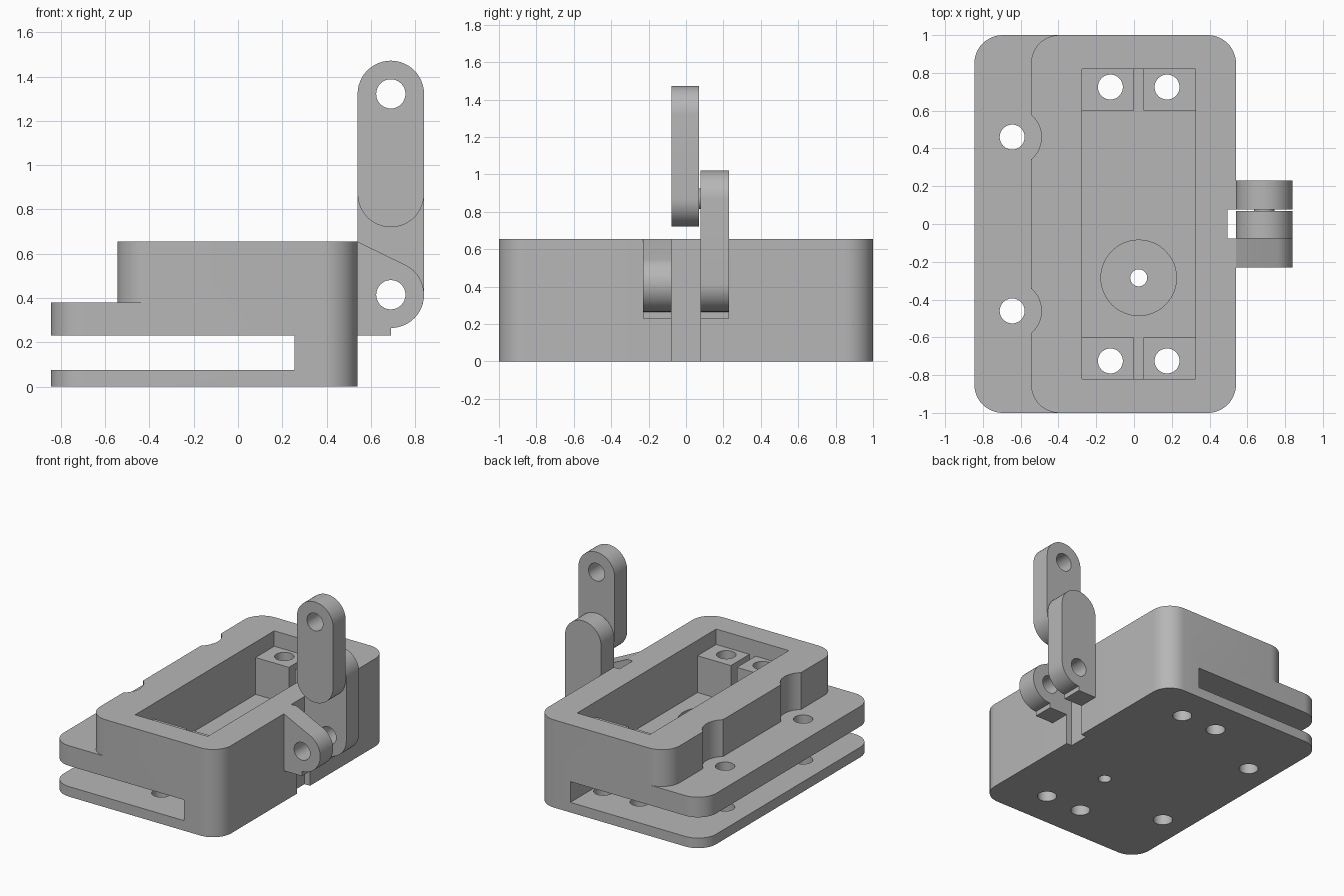
import bpy, bmesh
from math import cos, sin, radians

cube = bpy.data.objects.get("Cube")
if cube:
    bpy.data.objects.remove(cube, do_unlink=True)

grey = bpy.data.materials.new("plain grey")
grey.use_nodes = True
grey.diffuse_color = (0.47, 0.47, 0.47, 1)
grey.node_tree.nodes["Principled BSDF"].inputs["Base Color"].default_value = grey.diffuse_color


def arc(cx, cy, r, start, end, steps=12):
    """Points of an arc, angles in degrees."""
    angles = [radians(start + (end - start) * i / steps) for i in range(steps + 1)]
    return [(cx + r * cos(a), cy + r * sin(a)) for a in angles]


def rounded(x0, x1, y0, y1, r):
    return (arc(x1 - r, y0 + r, r, -90, 0) + arc(x1 - r, y1 - r, r, 0, 90)
            + arc(x0 + r, y1 - r, r, 90, 180) + arc(x0 + r, y0 + r, r, 180, 270))


def prism(name, profile, low, high, axis="Z"):
    """Extrude a profile along Z (xy profile) or along Y (xz profile)."""
    place = (lambda p, h: (p[0], p[1], h)) if axis == "Z" else (lambda p, h: (p[0], h, p[1]))
    bm = bmesh.new()
    base = bm.faces.new([bm.verts.new(place(p, low)) for p in profile])
    grown = bmesh.ops.extrude_face_region(bm, geom=[base])["geom"]
    for v in grown:
        if isinstance(v, bmesh.types.BMVert):
            v.co = place((v.co.x, v.co.y if axis == "Z" else v.co.z), high)
    bmesh.ops.recalc_face_normals(bm, faces=bm.faces)
    mesh = bpy.data.meshes.new(name)
    bm.to_mesh(mesh)
    bm.free()
    mesh.materials.append(grey)
    obj = bpy.data.objects.new(name, mesh)
    bpy.context.collection.objects.link(obj)
    return obj


def box(x0, x1, y0, y1, z0, z1):
    return prism("cutter", [(x0, y0), (x1, y0), (x1, y1), (x0, y1)], z0, z1)


def rod(x, y, r, low, high, axis="Z", name="cutter"):
    return prism(name, arc(x, y, r, 0, 360, 48)[:-1], low, high, axis)


def cut(target, cutter):
    mod = target.modifiers.new("cut", "BOOLEAN")
    mod.operation, mod.solver, mod.object = "DIFFERENCE", "EXACT", cutter
    bpy.context.view_layer.objects.active = target
    bpy.ops.object.modifier_apply(modifier=mod.name)
    bpy.data.objects.remove(cutter, do_unlink=True)


# Housing block, with the low ledge on one long side
body = prism("housing", rounded(-0.845, 0.54, -1, 1, 0.15), 0, 0.655)
ledge = ([(-1.2, -1.2), (-0.395, -1.2)] + arc(-0.395, -0.85, 0.15, 270, 180)
         + arc(-0.395, 0.85, 0.15, 180, 90) + [(-0.395, 1.2), (-1.2, 1.2)])
cut(body, prism("cutter", ledge, 0.38, 1))

# Open slot between base plate and upper block
cut(body, box(-1.2, 0.255, -1.2, 1.2, 0.075, 0.23))

# Pocket: full opening, deep middle, and the slit between the end posts
cut(body, box(-0.275, 0.325, -0.82, 0.82, 0.54, 1))
cut(body, box(-0.275, 0.325, -0.6, 0.6, 0.265, 0.8))
for side in (-1, 1):
    near, far = sorted((side * 0.5, side * 0.82))
    cut(body, box(0, 0.05, near, far, 0.265, 0.8))

# Screw holes through posts and ledge, with clearance notches
for side in (-1, 1):
    for x in (-0.125, 0.175):
        cut(body, rod(x, side * 0.725, 0.066, -0.1, 1))
    cut(body, rod(-0.645, side * 0.46, 0.155, 0.38, 1))
    cut(body, rod(-0.645, side * 0.46, 0.066, -0.1, 1))

# Large opening in the pocket floor, small hole in the base plate
cut(body, rod(0.025, -0.285, 0.2, 0.15, 0.4))
cut(body, rod(0.025, -0.285, 0.045, -0.1, 0.15))

# Groove on the hinge side
cut(body, box(0.495, 0.7, -0.078, 0.078, -0.1, 1))

# Hinge lug with sloping top and square foot
foot = [(0.54, 0.23), (0.69, 0.23)]
lug = prism("hinge_lug", foot + arc(0.69, 0.415, 0.15, -90, 62, 20) + [(0.54, 0.655)],
            -0.23, -0.078, "Y")
cut(lug, rod(0.69, 0.415, 0.066, -1, 1, "Y"))

# Lower link, standing on the second lug
lower = prism("lower_link", foot + arc(0.69, 0.415, 0.15, -90, 0)
              + arc(0.69, 0.87, 0.15, 0, 180, 24), 0.078, 0.23, "Y")
cut(lower, rod(0.69, 0.415, 0.066, -1, 1, "Y"))

# Upper link and the pin joining the two links
upper = prism("upper_link", arc(0.69, 0.87, 0.15, 180, 360, 24)
              + arc(0.69, 1.322, 0.15, 0, 180, 24), -0.078, 0.07, "Y")
cut(upper, rod(0.69, 1.322, 0.066, -1, 1, "Y"))
pin = rod(0.69, 0.87, 0.055, 0.02, 0.12, "Y", "link_pin")

# Smooth curved walls, keep hard edges
bpy.ops.object.select_all(action="DESELECT")
for obj in (body, lug, lower, upper, pin):
    obj.select_set(True)
bpy.context.view_layer.objects.active = body
bpy.ops.object.shade_smooth_by_angle(angle=radians(30))
